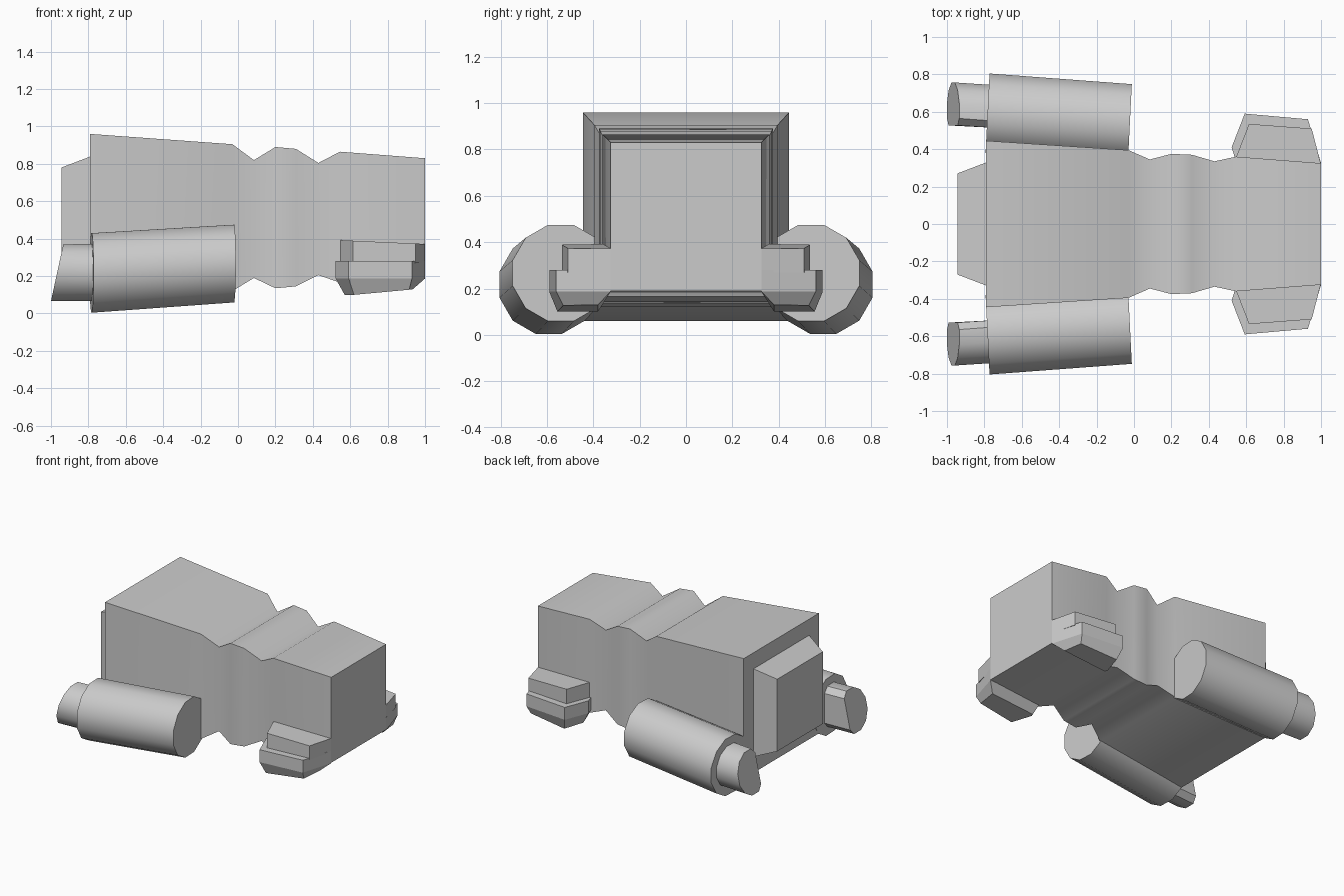
import bpy, bmesh, math

if "Cube" in bpy.data.objects:
    bpy.data.objects.remove(bpy.data.objects["Cube"])


def loft(name, rings, smooth=None):
    """Skin a list of equal-length point rings and cap both ends."""
    bm = bmesh.new()
    loops = [[bm.verts.new(p) for p in ring] for ring in rings]
    n = len(loops[0])
    for a, b in zip(loops, loops[1:]):
        for i in range(n):
            j = (i + 1) % n
            bm.faces.new((a[i], a[j], b[j], b[i]))
    bm.faces.new(loops[0])
    bm.faces.new(loops[-1])
    bmesh.ops.remove_doubles(bm, verts=bm.verts, dist=1e-5)
    bmesh.ops.recalc_face_normals(bm, faces=bm.faces)
    me = bpy.data.meshes.new(name)
    bm.to_mesh(me)
    bm.free()
    ob = bpy.data.objects.new(name, me)
    bpy.context.collection.objects.link(ob)
    if smooth:
        bpy.ops.object.select_all(action='DESELECT')
        ob.select_set(True)
        bpy.context.view_layer.objects.active = ob
        bpy.ops.object.shade_smooth_by_angle(angle=math.radians(smooth))
    return ob


def box_ring(x, w, lo, hi):
    return [(x, -w, lo), (x, w, lo), (x, w, hi), (x, -w, hi)]


def round_ring(x, y, z, r, slant_y=0.0, slant_z=0.0, y_min=0.0):
    """Twelve-sided ring facing x, with a slanted plane and a flat inner cut."""
    pts = []
    for i in range(12):
        a = math.radians(15 + 30 * i)
        dy, dz = r * math.cos(a), r * math.sin(a)
        py = max(y + dy, y_min)
        pts.append((x + slant_y * dy + slant_z * dz, py, z + dz))
    return pts


def flip(rings, s):
    return [[(x, s * y, z) for x, y, z in ring] for ring in rings]


# Main hull: x, half width, bottom, top
hull = [(-0.79, 0.445, 0.06, 0.96), (-0.03, 0.395, 0.12, 0.905),
        (0.085, 0.345, 0.19, 0.82), (0.20, 0.375, 0.135, 0.89),
        (0.31, 0.37, 0.145, 0.88), (0.43, 0.335, 0.205, 0.805),
        (0.545, 0.36, 0.165, 0.865), (1.0, 0.325, 0.19, 0.83)]
loft("hull", [box_ring(*s) for s in hull], 70)

# Tapered block on the rear
loft("rear_block", [box_ring(-0.78, 0.333, 0.177, 0.843),
                    box_ring(-0.945, 0.27, 0.24, 0.78)])

for side, s in (("left", 1), ("right", -1)):
    # Engine pod, toed outward and down to the rear
    pod = [round_ring(-0.783, 0.592, 0.217, 0.22, 0.05),
           round_ring(-0.022, 0.54, 0.267, 0.215, 0.05)]
    loft("engine_pod_" + side, flip(pod, s), 35)

    # Nozzle with slanted end and flat inner wall
    nozzle = [round_ring(-0.76, 0.592, 0.22, 0.157, y_min=0.515),
              round_ring(-0.967, 0.605, 0.218, 0.157, 0, 0.217, 0.527)]
    loft("nozzle_" + side, flip(nozzle, s), 35)

    # Lower layer of the front fin, bevelled underneath
    outline = [(0.545, 0.335), (0.522, 0.41), (0.592, 0.59),
               (0.93, 0.56), (1.0, 0.325)]
    under = [(0.578, 0.38, 0.10), (0.57, 0.40, 0.10), (0.62, 0.555, 0.10),
             (0.915, 0.53, 0.127), (0.935, 0.38, 0.13)]
    lower = [[(x, y, 0.28) for x, y in outline],
             [(x, y, 0.187) for x, y in outline], under]
    loft("fin_lower_" + side, flip(lower, s))

    # Upper layer of the front fin
    outline = [(0.56, 0.31), (0.547, 0.36), (0.615, 0.535),
               (0.95, 0.51), (0.998, 0.325)]
    upper = [[(x, y, 0.27) for x, y in outline],
             [(x, y, 0.392 - 0.045 * (x - 0.547)) for x, y in outline]]
    loft("fin_upper_" + side, flip(upper, s))
